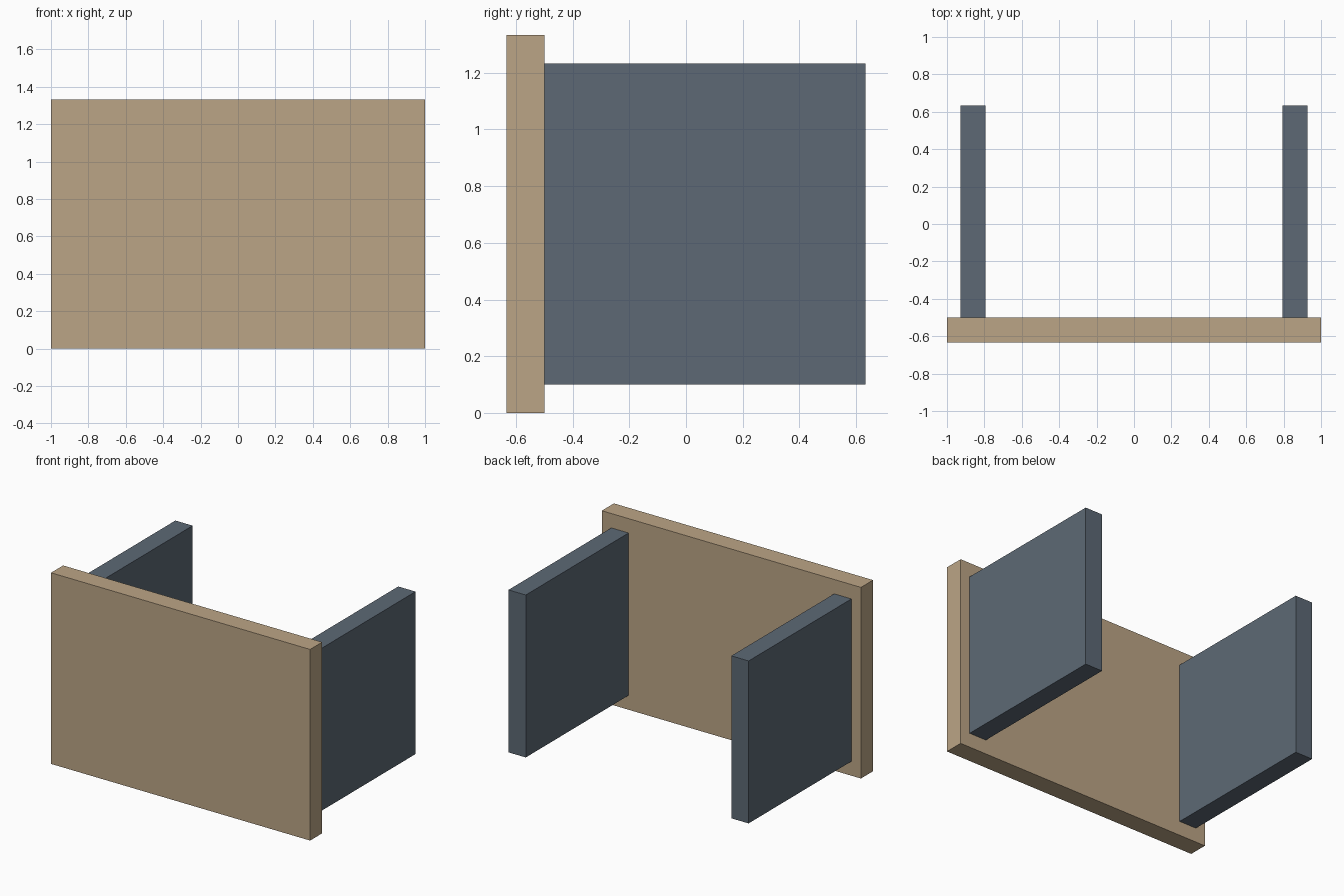
import bpy

if "Cube" in bpy.data.objects:
    bpy.data.objects.remove(bpy.data.objects["Cube"])


def material(name, rgb):
    mat = bpy.data.materials.new(name)
    mat.diffuse_color = (*rgb, 1.0)
    mat.use_nodes = True
    mat.node_tree.nodes["Principled BSDF"].inputs["Base Color"].default_value = mat.diffuse_color
    return mat


def box(name, lo, hi, mat):
    """Axis-aligned box between two opposite corners."""
    centre = [(a + b) / 2 for a, b in zip(lo, hi)]
    bpy.ops.mesh.primitive_cube_add(size=1, location=centre)
    obj = bpy.context.object
    obj.name = name
    obj.scale = [b - a for a, b in zip(lo, hi)]
    bpy.ops.object.transform_apply(location=False, rotation=False, scale=True)
    obj.data.materials.append(mat)
    return obj


tan = material("tan_wood", (0.50, 0.376, 0.238))
slate = material("slate_grey", (0.109, 0.141, 0.178))

THICK = 0.1333   # thickness shared by all boards
FRONT = -0.6333  # front face of the panel
LEG_X = 0.86     # centre of each side board

# Upright front panel
box("front_panel", (-1, FRONT, 0), (1, FRONT + THICK, 1.3333), tan)

# Pair of side boards reaching back from the panel
for name, side in (("left_board", -1), ("right_board", 1)):
    x = side * LEG_X
    box(name, (x - THICK / 2, FRONT + THICK, 0.10),
        (x + THICK / 2, 0.6333, 1.2333), slate)
